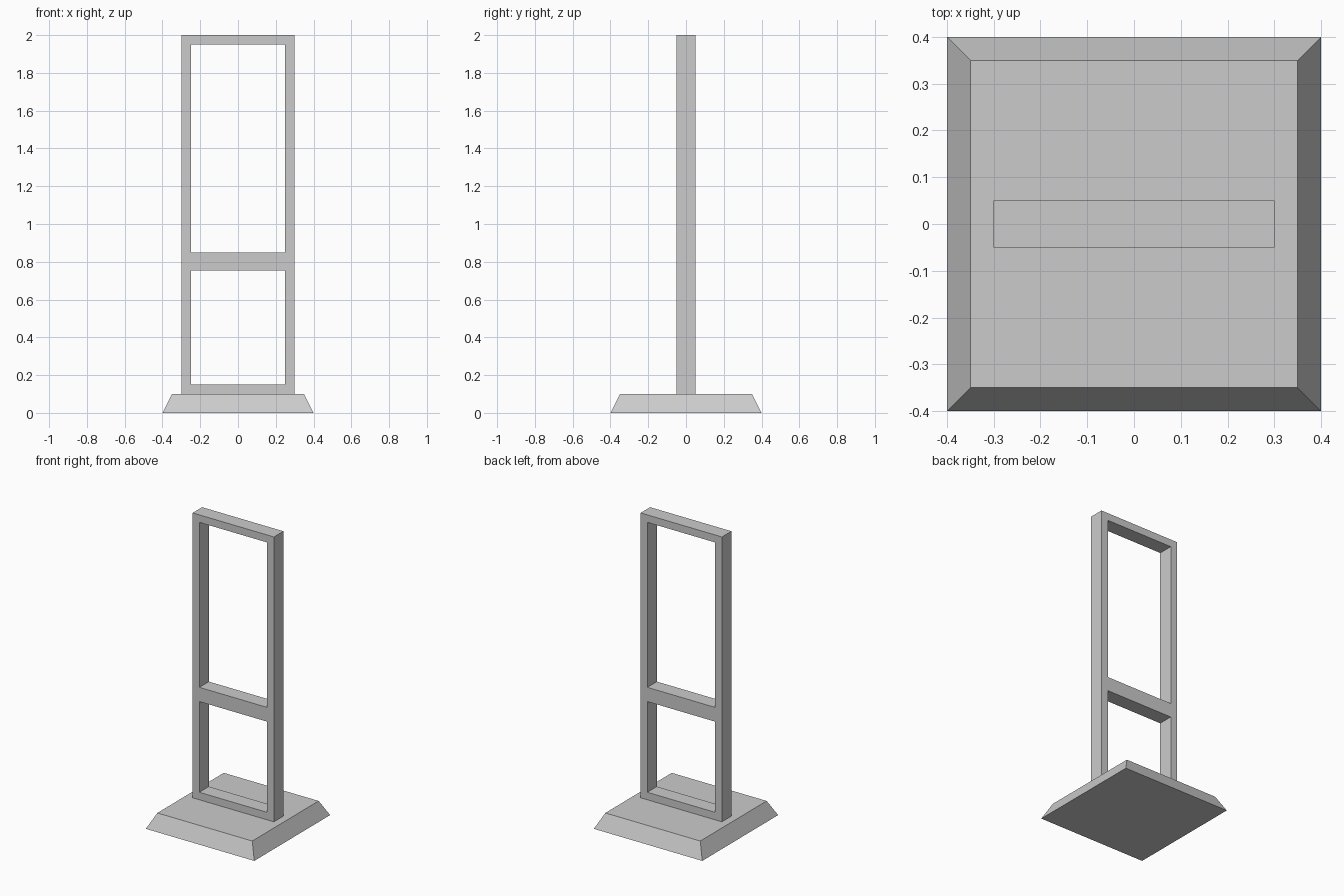
import bpy, bmesh
from mathutils import Vector

if "Cube" in bpy.data.objects:
    bpy.data.objects.remove(bpy.data.objects["Cube"])


def finish(bm, name):
    bmesh.ops.recalc_face_normals(bm, faces=bm.faces)
    mesh = bpy.data.meshes.new(name)
    bm.to_mesh(mesh)
    bm.free()
    obj = bpy.data.objects.new(name, mesh)
    bpy.context.collection.objects.link(obj)
    return obj


# Base: square slab tapering towards the top
def build_base(bottom=0.4, top=0.35, height=0.1):
    bm = bmesh.new()
    bmesh.ops.create_cube(bm, size=2)
    for v in bm.verts:
        half = top if v.co.z > 0 else bottom
        v.co = Vector((v.co.x * half, v.co.y * half, height if v.co.z > 0 else 0))
    return finish(bm, "base")


# Upright frame: grid of cells with the two openings left out, extruded in depth
def build_frame(depth=0.1):
    xs = [-0.3, -0.25, 0.25, 0.3]
    zs = [0.1, 0.15, 0.755, 0.85, 1.95, 2.0]
    openings = {(1, 1), (1, 3)}
    bm = bmesh.new()
    grid = [[bm.verts.new((x, -depth / 2, z)) for z in zs] for x in xs]
    for i in range(len(xs) - 1):
        for j in range(len(zs) - 1):
            if (i, j) not in openings:
                bm.faces.new((grid[i][j], grid[i + 1][j],
                              grid[i + 1][j + 1], grid[i][j + 1]))
    result = bmesh.ops.extrude_face_region(bm, geom=bm.faces[:], use_keep_orig=True)
    moved = [g for g in result["geom"] if isinstance(g, bmesh.types.BMVert)]
    bmesh.ops.translate(bm, verts=moved, vec=(0, depth, 0))
    return finish(bm, "upright_frame")


build_base()
build_frame()
